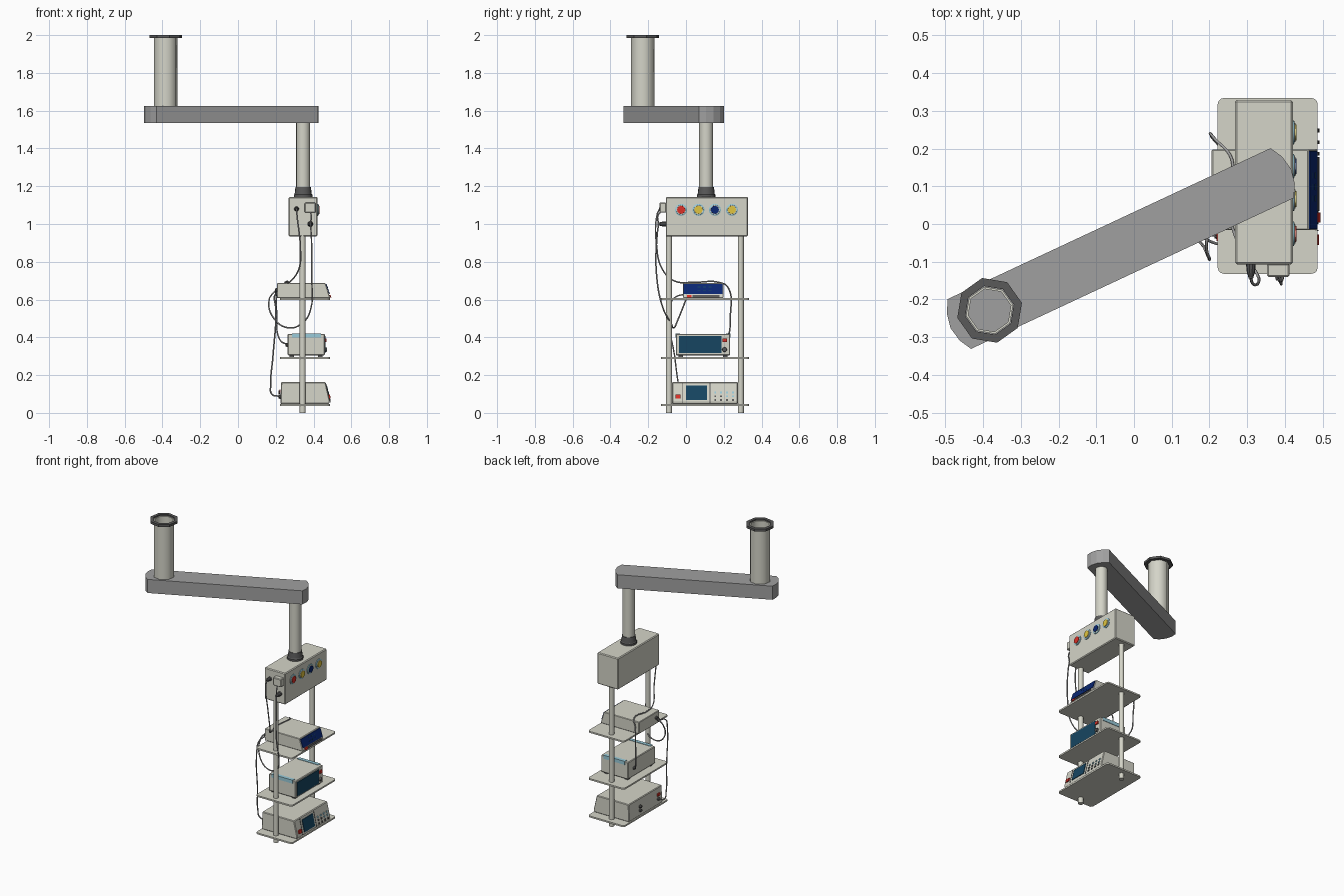
import bpy, bmesh, math
from mathutils import Matrix, Vector

if "Cube" in bpy.data.objects:
    bpy.data.objects.remove(bpy.data.objects["Cube"])

def material(name, r, g, b):
    m = bpy.data.materials.new(name)
    m.diffuse_color = (r, g, b, 1)
    m.use_nodes = True
    m.node_tree.nodes["Principled BSDF"].inputs["Base Color"].default_value = m.diffuse_color
    return m

CREAM = material("cream_housing", .66, .66, .58)
GREY = material("arm_grey", .35, .35, .35)
DARK = material("dark_grey", .10, .10, .10)
NAVY = material("navy_blue", .003, .02, .17)
TEAL = material("screen_teal", .008, .06, .12)
SKY = material("light_blue", .32, .60, .70)
RED = material("signal_red", .72, .03, .02)
YELLOW = material("valve_yellow", .75, .56, .05)

def finish(name, bm, mat, bevel=0, smooth=None):
    bmesh.ops.recalc_face_normals(bm, faces=bm.faces)
    me = bpy.data.meshes.new(name)
    bm.to_mesh(me)
    bm.free()
    ob = bpy.data.objects.new(name, me)
    bpy.context.collection.objects.link(ob)
    me.materials.append(mat)
    if bevel:
        mod = ob.modifiers.new("bevel", 'BEVEL')
        mod.width, mod.segments = bevel, 1
    if smooth:
        bpy.ops.object.select_all(action='DESELECT')
        ob.select_set(True)
        bpy.context.view_layer.objects.active = ob
        bpy.ops.object.shade_smooth_by_angle(angle=math.radians(smooth))
    return ob

def extrude(name, pts, vec, mat, bevel=0):
    """Closed outline of 3D points pushed along vec."""
    bm = bmesh.new()
    face = bm.faces.new([bm.verts.new(p) for p in pts])
    new = bmesh.ops.extrude_face_region(bm, geom=[face], use_keep_orig=True)
    bmesh.ops.translate(bm, vec=vec, verts=[v for v in new["geom"] if isinstance(v, bmesh.types.BMVert)])
    return finish(name, bm, mat, bevel)

def box(name, x, y, z, mat, bevel=0):
    pts = [(x[0], y[0], z[0]), (x[1], y[0], z[0]), (x[1], y[1], z[0]), (x[0], y[1], z[0])]
    return extrude(name, pts, (0, 0, z[1] - z[0]), mat, bevel)

def lathe(name, profile, centre, mat, sides=16, turn=0, axis='Z', closed=False, smooth=50):
    """Profile of (radius, height) spun round an axis; solid unless closed into a ring."""
    bm = bmesh.new()
    rings = [[bm.verts.new((r * math.cos(a), r * math.sin(a), h))
              for a in [turn + i * math.tau / sides for i in range(sides)]] for r, h in profile]
    pairs = list(zip(rings, rings[1:])) + ([(rings[-1], rings[0])] if closed else [])
    for lo, hi in pairs:
        for i in range(sides):
            j = (i + 1) % sides
            bm.faces.new((lo[i], lo[j], hi[j], hi[i]))
    if not closed:
        bm.faces.new(rings[0])
        bm.faces.new(rings[-1])
    rot = {'Z': Matrix(), 'X': Matrix.Rotation(math.pi / 2, 4, 'Y'),
           '-X': Matrix.Rotation(-math.pi / 2, 4, 'Y'),
           '-Y': Matrix.Rotation(math.pi / 2, 4, 'X')}[axis]
    bm.transform(Matrix.Translation(centre) @ rot)
    return finish(name, bm, mat, smooth=smooth)

def device(name, profile, y, bevel=.004):
    return extrude(name, [(px, y[0], pz) for px, pz in profile], (0, y[1] - y[0], 0), CREAM, bevel)

def plate(name, slope, y, z, mat, thick=.004):
    """Thin plate lying on a (sloping) front panel given by two (x, z) points."""
    (x0, z0), (x1, z1) = slope
    at = lambda h: x0 + (x1 - x0) * (h - z0) / (z1 - z0)
    pts = [(at(z[0]), y[0], z[0]), (at(z[0]), y[1], z[0]), (at(z[1]), y[1], z[1]), (at(z[1]), y[0], z[1])]
    return extrude(name, pts, (thick, 0, 0), mat)

def cable(name, pts):
    cu = bpy.data.curves.new(name, 'CURVE')
    cu.dimensions, cu.bevel_depth, cu.bevel_resolution = '3D', .004, 1
    cu.resolution_u = 6
    sp = cu.splines.new('BEZIER')
    sp.bezier_points.add(len(pts) - 1)
    for bp, p in zip(sp.bezier_points, pts):
        bp.co = p
        bp.handle_left_type = bp.handle_right_type = 'AUTO'
    cu.materials.append(GREY)
    bpy.context.collection.objects.link(bpy.data.objects.new(name, cu))

# Ceiling mount: octagonal flange and open pipe
MX, MY, TURN = -.383, -.229, math.radians(13)
lathe("ceiling_flange", [(.066, 1.985), (.088, 1.985), (.088, 2), (.066, 2)], (MX, MY, 0), DARK, 8, TURN, closed=True, smooth=20)
lathe("ceiling_pipe", [(.058, 1.62), (.064, 1.62), (.064, 1.992), (.058, 1.992)], (MX, MY, 0), CREAM, 8, TURN, closed=True)

# Swing arm with shallow faceted round ends
A, B = Vector((-.463, -.265, 1.535)), Vector((.393, .135, 1.535))
u = (B - A).normalized()
n = Vector((-u.y, u.x, 0))
HALF, BULGE = .073, .026
outline = []
for end, s in ((B, 1), (A, -1)):
    for t in (-1, -.55, 0, .55, 1):
        outline.append(end + n * HALF * t * s + u * BULGE * (1 - t * t) * s)
extrude("swing_arm", outline, (0, 0, .09), GREY)

# Drop column and collar
CX, CY = .345, .107
lathe("drop_column", [(.037, 1.14), (.037, 1.54)], (CX, CY, 0), CREAM)
lathe("column_collar", [(.049, 1.14), (.049, 1.155), (.045, 1.16), (.041, 1.195)], (CX, CY, 0), DARK, smooth=30)

# Supply head with gas outlets on the right side
box("supply_head", (.268, .421), (-.107, .329), (.935, 1.143), CREAM, .005)
for i, (y, mat) in enumerate(zip((-.026, .066, .153, .243), (RED, YELLOW, NAVY, YELLOW))):
    lathe(f"outlet_ring_{i}", [(.032, 0), (.032, .004), (.028, .006)], (.42, y, 1.075), SKY, axis='X', smooth=30)
    lathe(f"outlet_collar_{i}", [(.027, 0), (.025, .008)], (.42, y, 1.075), CREAM, axis='X', smooth=30)
    lathe(f"outlet_valve_{i}", [(.022, 0), (.021, .011)], (.42, y, 1.075), mat, axis='X', smooth=30)

# Sockets and plugs on the front end of the head
box("mains_adapter", (.353, .412), (-.14, -.105), (1.06, 1.113), CREAM, .004)
lathe("upper_plug", [(.013, 0), (.011, .02), (.006, .038)], (.31, -.106, 1.08), DARK, 10, axis='-Y', smooth=30)
lathe("lower_plug", [(.015, 0), (.012, .025), (.006, .044)], (.383, -.106, 1.0), DARK, 10, axis='-Y', smooth=30)

# Poles and rounded shelves
for side, y in (("front", -.09), ("back", .29)):
    lathe(f"{side}_pole", [(.016, 0), (.016, .94)], (.342, y, 0), CREAM, 12)
SX, SY, R = (.222, .487), (-.132, .334), .016
for i, z in enumerate((.037, .285, .598)):
    pts = []
    for k, (x, y) in enumerate(((SX[1] - R, SY[1] - R), (SX[0] + R, SY[1] - R),
                                (SX[0] + R, SY[0] + R), (SX[1] - R, SY[0] + R))):
        for s in range(4):
            a = math.radians(90 * k + 30 * s)
            pts.append((x + R * math.cos(a), y + R * math.sin(a), z))
    extrude(f"shelf_{i}", pts, (0, 0, .01), CREAM)

# Lower device: screen, button grid, power switch
S1 = ((.487, .06), (.463, .163))
device("lower_device", [(.225, .048), (.482, .048), S1[0], S1[1], (.228, .163)], (-.074, .275))
plate("lower_screen", S1, (0, .11), (.068, .145), TEAL)
plate("lower_power_switch", S1, (-.056, -.028), (.077, .098), RED, .008)
for k, y in enumerate((-.017, .127)):
    plate(f"lower_panel_groove_{k}", S1, (y - .0015, y + .0015), (.056, .158), DARK, .002)
for c in range(4):
    for r in range(3):
        y, z = .155 + c * .031, .068 + r * .02
        plate(f"lower_button_{c}_{r}", S1, (y - .005, y + .005), (z - .005, z + .005),
              SKY if r == 2 or (r == 1 and c > 1) else DARK, .005)

# Middle device: large screen, knob, side grips, feet
S2 = ((.46, .305), (.46, .418))
device("middle_device", [(.263, .305), S2[0], S2[1], (.263, .418)], (-.053, .233))
plate("middle_screen", S2, (-.038, .188), (.316, .406), TEAL)
plate("middle_power_switch", S2, (.193, .216), (.375, .394), RED, .008)
lathe("middle_knob", [(.013, 0), (.011, .012)], (.459, .204, .335), DARK, 12, axis='X', smooth=30)
for side, y in (("front", -.053), ("back", .233)):
    inner = y + (.02 if y < 0 else -.02)
    outer = y + (-.003 if y < 0 else .003)
    box(f"middle_grip_{side}", (.285, .44), sorted((inner, outer)), (.398, .421), SKY)
    for k, x in enumerate((.285, .435)):
        yy = y + (.025 if y < 0 else -.025)
        box(f"middle_foot_{side}_{k}", (x - .012, x + .012), (yy - .012, yy + .012), (.295, .306), DARK)

# Upper device: sloping blue panel over a dark key strip
S3 = ((.488, .612), (.463, .687))
device("upper_device", [(.206, .608), (.488, .608), S3[1], (.206, .687)], (-.016, .198), .003)
plate("upper_display", S3, (-.013, .194), (.629, .682), NAVY)
plate("upper_key_strip", S3, (.035, .178), (.612, .624), DARK)
plate("upper_power_switch", S3, (.004, .03), (.611, .625), RED, .006)
for r, z in enumerate((.645, .665)):
    for c in range(3):
        y = .06 + c * .03
        plate(f"upper_key_{r}_{c}", S3, (y, y + .016), (z, z + .004), TEAL, .005)

# Sockets on the device backs
for name, p in (("lower_socket_a", (.226, -.03, .088)), ("lower_socket_b", (.226, .16, .085)),
                ("lower_socket_c", (.226, .16, .11)), ("middle_socket", (.264, .17, .36)),
                ("upper_socket_a", (.207, .02, .65)), ("upper_socket_b", (.207, 0, .63))):
    lathe(name, [(.011, 0), (.009, .012)], p, DARK, 10, axis='-X', smooth=30)
box("lower_back_switch", (.219, .226), (-.045, -.02), (.108, .125), RED)

# Cables
cable("long_cable", [(.31, -.14, 1.08), (.312, -.153, 1.05), (.33, -.155, .88), (.325, -.13, .77),
                     (.28, -.06, .698), (.25, .05, .692), (.26, .17, .692), (.215, .225, .66),
                     (.205, .235, .52), (.22, .215, .39), (.262, .17, .36)])
cable("loop_cable", [(.383, -.145, 1.0), (.388, -.153, .94), (.39, -.155, .72), (.385, -.12, .55),
                     (.34, -.08, .475), (.27, -.065, .45), (.19, -.04, .5), (.165, 0, .6), (.2, .02, .65)])
cable("adapter_cable", [(.383, -.135, 1.065), (.388, -.15, 1.04), (.383, -.145, 1.0)])
cable("back_cable", [(.2, 0, .63), (.192, -.06, .61), (.2, -.09, .55), (.185, -.06, .3),
                     (.173, -.04, .15), (.18, -.03, .098), (.22, -.03, .088)])
